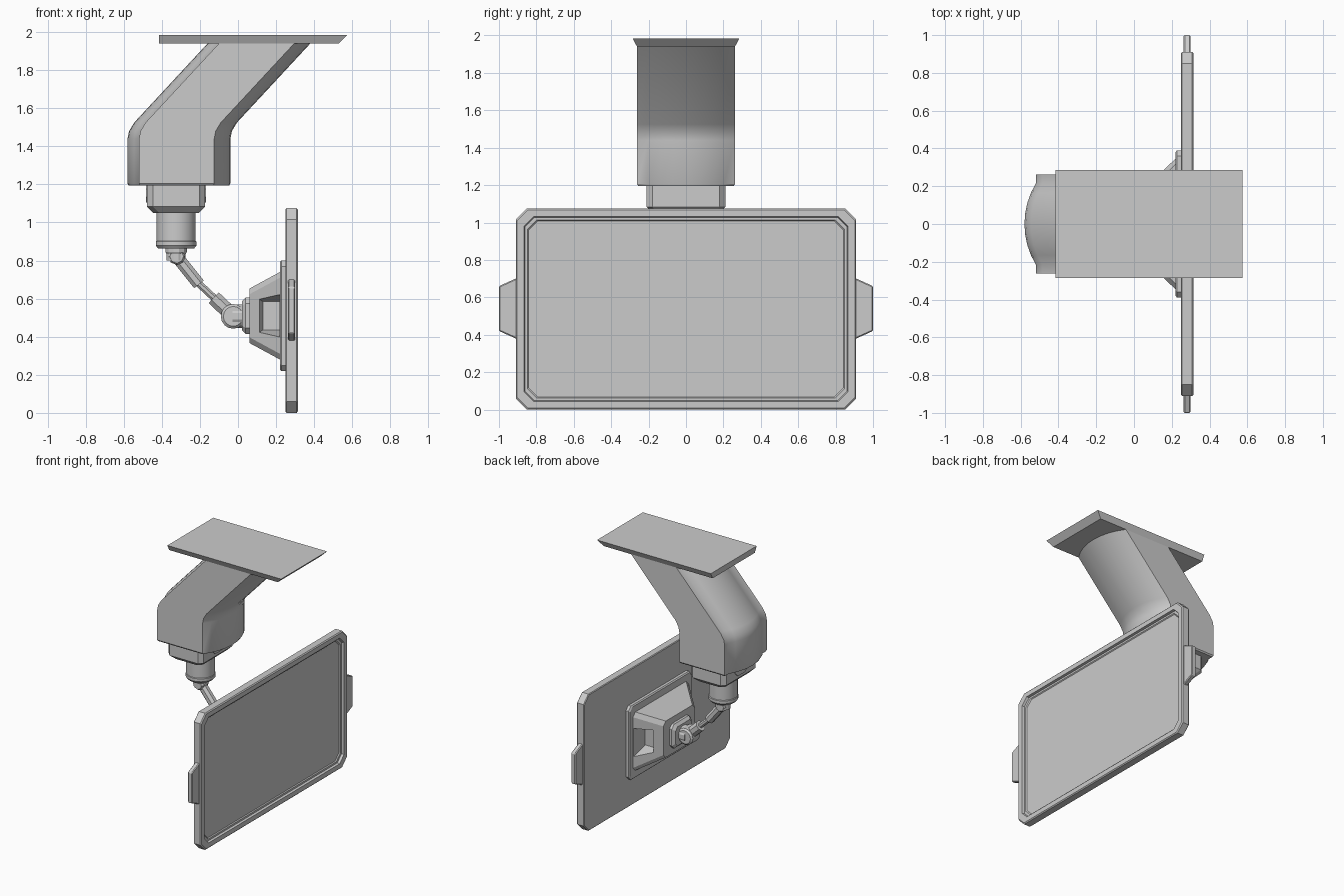
import bpy, bmesh, math
from mathutils import Vector

if "Cube" in bpy.data.objects:
    bpy.data.objects.remove(bpy.data.objects["Cube"])


def loft(name, rings, smooth=False, bevel=0.0):
    """Skin equal-length rings of points and cap both ends."""
    bm = bmesh.new()
    vs = [[bm.verts.new(p) for p in r] for r in rings]
    n = len(rings[0])
    for a, b in zip(vs, vs[1:]):
        for i in range(n):
            j = (i + 1) % n
            bm.faces.new((a[i], a[j], b[j], b[i]))
    bm.faces.new(vs[0][::-1])
    bm.faces.new(vs[-1])
    bmesh.ops.recalc_face_normals(bm, faces=bm.faces)
    me = bpy.data.meshes.new(name)
    bm.to_mesh(me)
    bm.free()
    ob = bpy.data.objects.new(name, me)
    bpy.context.collection.objects.link(ob)
    if bevel:
        m = ob.modifiers.new("bevel", 'BEVEL')
        m.width, m.segments, m.limit_method = bevel, 1, 'ANGLE'
        m.angle_limit = math.radians(50)
    if smooth:
        bpy.ops.object.select_all(action='DESELECT')
        ob.select_set(True)
        bpy.context.view_layer.objects.active = ob
        bpy.ops.object.shade_smooth_by_angle(angle=math.radians(35))
    return ob


def octagon(hu, hv, c):
    """Rectangle with cut corners, centred on the origin."""
    return [(hu, -hv + c), (hu, hv - c), (hu - c, hv), (-hu + c, hv),
            (-hu, hv - c), (-hu, -hv + c), (-hu + c, -hv), (hu - c, -hv)]


def x_ring(x, hy, hz, c, cz, cy=0.0):
    return [(x, cy + u, cz + v) for u, v in octagon(hy, hz, c)]


def z_ring(z, hx, hy, c, cx):
    return [(cx + u, v, z) for u, v in octagon(hx, hy, c)]


def tube(name, stations, n=8, smooth=False):
    """Round body through (x, z, radius) stations in the y = 0 plane."""
    a, b = stations[0], stations[-1]
    d = Vector((b[0] - a[0], 0, b[1] - a[1])).normalized()
    side = Vector((0, 1, 0))
    up = d.cross(side)
    rings = []
    for x, z, r in stations:
        ang = [2 * math.pi * (i + .5) / n for i in range(n)]
        rings.append([Vector((x, 0, z)) + r * (math.cos(t) * side + math.sin(t) * up) for t in ang])
    return loft(name, rings, smooth)


# Ceiling plate: tapered on three sides, upright at the left end
def plate_ring(x1, hy, z):
    return [(-.415, -hy, z), (x1, -hy, z), (x1, hy, z), (-.415, hy, z)]


loft("ceiling_plate", [plate_ring(.53, .262, 1.94), plate_ring(.575, .285, 1.985)])


# Bent arm: flat sides, bulging front and back, sheared along its path
def bulge(x0, depth, hy, n=8):
    r = (hy * hy + depth * depth) / (2 * abs(depth))
    s = math.copysign(1, depth)
    a = math.asin(hy / r)
    return [(x0 + depth - s * r * (1 - math.cos(t)), r * math.sin(t))
            for t in [-a + 2 * a * i / n for i in range(n + 1)]]


section = bulge(-.125, .085, .262) + [(-.52, .262)] + bulge(-.52, -.06, .215)[::-1] + [(-.52, -.262)]
path = [(0, 1.205), (0, 1.44), (.008, 1.48), (.035, 1.525), (.42, 1.94)]
low = [((x + .32) * .98 - .32, y * .97, 1.195) for x, y in section]
loft("ceiling_arm", [low] + [[(x + o, y, z) for x, y in section] for o, z in path], smooth=True)

# Socket block under the arm, with a latch on both faces
CX = -.325
loft("socket_block", [z_ring(1.05, .12, .175, .03, CX), z_ring(1.083, .152, .21, .03, CX),
                      z_ring(1.2, .152, .21, .03, CX)])
for s, tag in ((1, "right"), (-1, "left")):
    loft("socket_latch_" + tag, [x_ring(CX + s * x, .075, .05, .03, 1.155) for x in (.14, .158)])

# Swivel post and collar
tube("swivel_post", [(CX, 1.06, .103), (CX, .90, .103)], 24, True)
tube("swivel_collar", [(CX, .907, .1), (CX, .9, .107), (CX, .878, .107), (CX, .863, .095)], 24, True)
tube("upper_neck", [(CX, .87, .058), (CX, .845, .058), (CX, .835, .052), (CX, .80, .052)], 12)


# Hinge barrels lie along y
def barrel(name, x, z, r, hw, n):
    loft(name, [[(x + q * r * math.cos(2 * math.pi * i / n), y, z + q * r * math.sin(2 * math.pi * i / n))
                 for i in range(n)] for y, q in ((-hw, .8), (-hw + .012, 1), (hw - .012, 1), (hw, .8))])


barrel("upper_elbow", -.322, .822, .045, .045, 8)
barrel("lower_elbow", -.025, .507, .065, .055, 16)

# Sloping rod with thick sleeves at both ends
tube("upper_sleeve", [(-.325, .825, .035), (-.205, .675, .035)])
tube("thin_rod", [(-.22, .692, .02), (-.10, .58, .02)])
tube("lower_sleeve", [(-.128, .605, .042), (-.04, .522, .042)])
tube("lower_neck", [(-.03, .507, .064), (.03, .507, .064)], 12)

# Mounting head behind the screen
ZC = .51
loft("head_flange", [x_ring(.02, .10, .075, .025, ZC), x_ring(.04, .12, .095, .03, ZC),
                     x_ring(.065, .12, .095, .03, ZC)])
housing = loft("head_housing", [x_ring(.06, .195, .143, .03, ZC), x_ring(.23, .355, .235, .03, ZC)])
for s, tag in ((1, "right"), (-1, "left")):
    cutter = loft("notch_cutter_" + tag, [
        [(x0, s * y, ZC - h), (.218, s * y, ZC - h), (.218, s * y, ZC + h), (x0, s * y, ZC + h)]
        for y, x0, h in ((.195, .13, .075), (.36, .07, .115))])
    cutter.hide_render = True
    cutter.hide_viewport = True
    m = housing.modifiers.new("notch", 'BOOLEAN')
    m.object, m.operation, m.solver = cutter, 'DIFFERENCE', 'EXACT'
loft("back_plate", [x_ring(.22, .38, .282, .03, ZC), x_ring(.228, .39, .29, .03, ZC),
                    x_ring(.255, .39, .29, .03, ZC)])

# Screen: chamfered slab with a sloped recess in its face
SZ = .5375
loft("screen", [x_ring(x, h, v, c, SZ) for x, h, v, c in (
    (.25, .905, .532, .058), (.255, .91, .5375, .06), (.308, .91, .5375, .06), (.315, .903, .53, .058),
    (.315, .866, .494, .052), (.297, .862, .49, .052), (.297, .848, .476, .05), (.29, .842, .47, .05))])

# Side grips
for s, tag in ((1, "right"), (-1, "left")):
    loft("side_grip_" + tag, [
        [(x, s * y, z) for x, z in ((.263, .54 - h), (.30, .54 - h), (.30, .54 + h), (.263, .54 + h))]
        for y, h in ((.90, .165), (1.0, .12))], bevel=.006)
